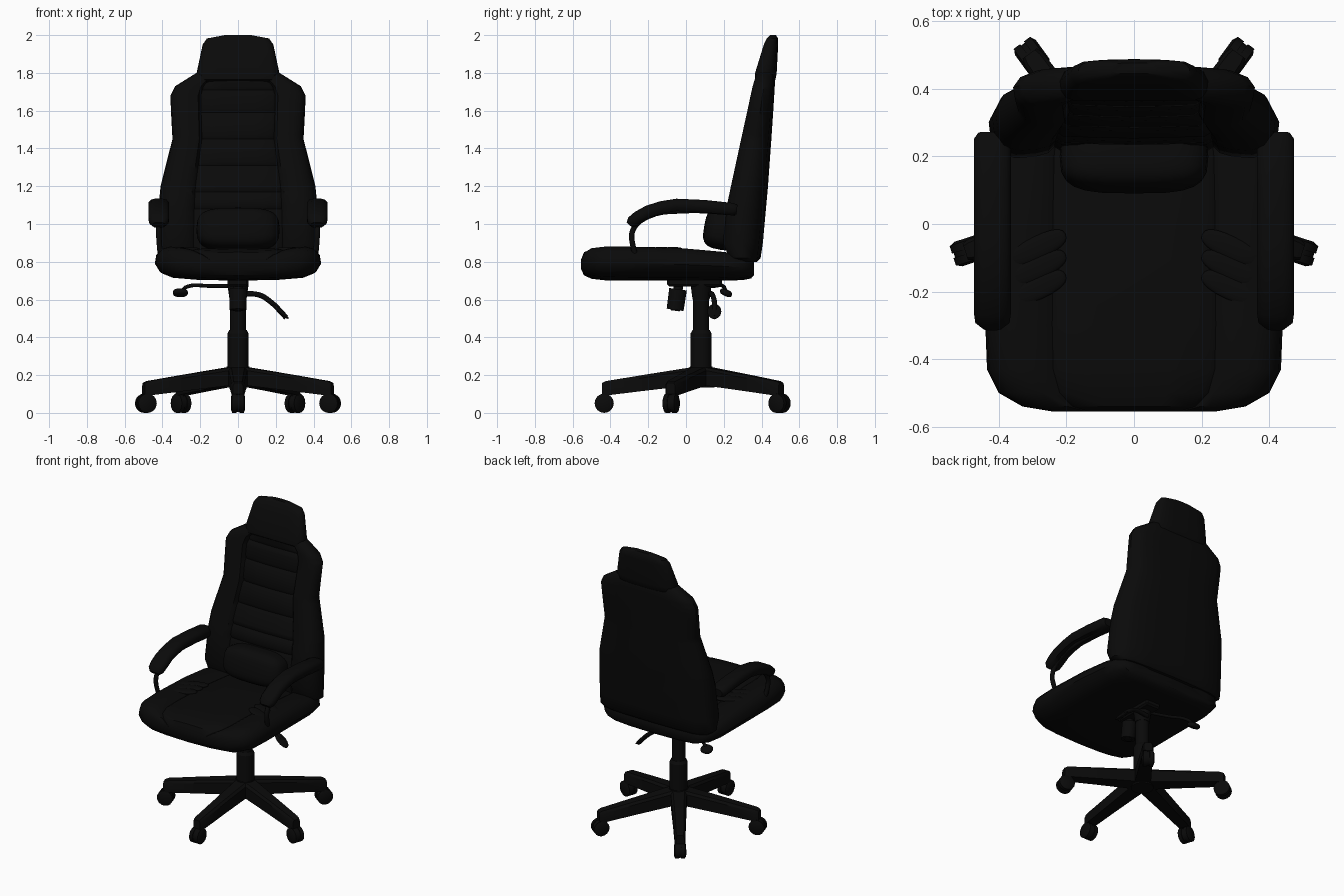
import bpy, bmesh, math
from math import radians, pi
from mathutils import Vector, Matrix

if "Cube" in bpy.data.objects:
    bpy.data.objects.remove(bpy.data.objects["Cube"])

black = bpy.data.materials.new("black")
black.diffuse_color = (0.003, 0.003, 0.003, 1)
black.use_nodes = True
black.node_tree.nodes["Principled BSDF"].inputs["Base Color"].default_value = black.diffuse_color
CY = 0.08  # column centre in y


def finish(ob, angle=40):
    ob.data.materials.append(black)
    bpy.ops.object.select_all(action='DESELECT')
    ob.select_set(True)
    bpy.context.view_layer.objects.active = ob
    if ob.type == 'CURVE':
        bpy.ops.object.convert(target='MESH')
        ob = bpy.context.object
    bpy.ops.object.shade_smooth_by_angle(angle=radians(angle))
    return ob


def from_bmesh(name, bm, angle=40):
    bmesh.ops.recalc_face_normals(bm, faces=bm.faces)
    me = bpy.data.meshes.new(name)
    bm.to_mesh(me)
    bm.free()
    ob = bpy.data.objects.new(name, me)
    bpy.context.collection.objects.link(ob)
    return finish(ob, angle)


def loft(name, rings, angle=40):
    bm = bmesh.new()
    vs = [[bm.verts.new(p) for p in r] for r in rings]
    n = len(vs[0])
    for a, b in zip(vs, vs[1:]):
        for i in range(n):
            j = (i + 1) % n
            bm.faces.new((a[i], a[j], b[j], b[i]))
    bm.faces.new(vs[0])
    bm.faces.new(vs[-1])
    return from_bmesh(name, bm, angle)


def cylinder(name, r1, r2, depth, mat, seg=20):
    bm = bmesh.new()
    bmesh.ops.create_cone(bm, cap_ends=True, segments=seg, radius1=r1, radius2=r2, depth=depth, matrix=mat)
    return from_bmesh(name, bm)


def pad(name, loc, size, rot=(0, 0, 0), power=1.0):
    # rounded cushion: sphere pushed towards a box
    bm = bmesh.new()
    bmesh.ops.create_uvsphere(bm, u_segments=24, v_segments=14, radius=1)
    for v in bm.verts:
        v.co = Vector([math.copysign(abs(c) ** power, c) * s for c, s in zip(v.co, size)])
    m = Matrix.Translation(loc)
    for a, ax in zip(rot, 'XYZ'):
        m = m @ Matrix.Rotation(radians(a), 4, ax)
    bm.transform(m)
    return from_bmesh(name, bm, 60)


def tube(name, pts, r):
    cu = bpy.data.curves.new(name, 'CURVE')
    cu.dimensions = '3D'
    cu.bevel_depth, cu.bevel_resolution, cu.resolution_u, cu.use_fill_caps = r, 2, 5, True
    sp = cu.splines.new('BEZIER')
    sp.bezier_points.add(len(pts) - 1)
    for b, p in zip(sp.bezier_points, pts):
        b.co = p
        b.handle_left_type = b.handle_right_type = 'AUTO'
    ob = bpy.data.objects.new(name, cu)
    bpy.context.collection.objects.link(ob)
    return finish(ob, 50)


def section(w, f, b, recess):
    # upholstered slab section: rounded back, side bolsters, recessed centre panel (recess None = plain)
    t = b - f
    s = math.copysign(1, t)
    half = [(0, b), (.5, b - .03*t), (.8, b - .1*t), (.94, b - .26*t), (1, b - .5*t), (.985, f + .25*t),
            (.92, f + .07*t), (.82, f)]
    if recess is None:
        half += [(.5, f), (0, f)]
    else:
        half += [(.68, f + .02*t), (.59, f + .07*t), (.55, f + s*(recess + .01)),
                 (.51, f + s*recess), (.25, f + s*(recess - .004)), (0, f + s*(recess - .006))]
    half = [(x * w, d) for x, d in half]
    return half + [(-x, d) for x, d in half[-2:0:-1]]


def interp(table, z):
    for a, b in zip(table, table[1:]):
        if a[0] <= z <= b[0]:
            k = (z - a[0]) / (b[0] - a[0])
            return [p + (q - p) * k for p, q in zip(a, b)]


# Seat cushion: y, half width, top, bottom
seat = [(-.555, .24, .81, .76), (-.54, .33, .848, .728), (-.50, .40, .872, .71), (-.43, .435, .880, .702),
        (-.3, .44, .880, .70), (0, .437, .870, .70), (.2, .43, .852, .70), (.3, .41, .838, .703),
        (.345, .37, .82, .712), (.36, .3, .80, .73)]
loft("seat", [[(x, y, d) for x, d in section(w, t, b, .003 if y < -.5 else .012)] for y, w, t, b in seat])
for s in (1, -1):
    for i in range(3):
        pad("seat_pleat", (s*.285, -.07 - .06*i, .866), (.092, .034, .012), (0, 0, -s*26), .8)

# Backrest: z, half width, front, back
back = [(.80, .39, .28, .375), (.82, .425, .23, .395), (.90, .43, .195, .407), (1.1, .42, .217, .425),
        (1.2, .41, .238, .434), (1.45, .347, .292, .452), (1.6, .355, .325, .462), (1.68, .358, .342, .467),
        (1.73, .332, .353, .47), (1.80, .22, .375, .47), (1.82, .17, .40, .455)]
creases = (1.08, 1.17, 1.31, 1.45, 1.59, 1.71)
rows = sorted({r[0] for r in back if all(abs(r[0] - c) > .021 for c in creases)}
              | {c + d for c in creases for d in (-.02, 0, .02)})
rings = []
for z in rows:
    _, w, f, b = interp(back, z)
    rec = .035 if z in creases else (.023 if .85 < z < 1.75 else .005)
    rings.append([(x, d, z) for x, d in section(w, f, b, rec)])
loft("backrest", rings)

# Headrest and lumbar pillow
head = [(1.745, .18, .39, .455), (1.765, .215, .365, .474), (1.80, .219, .366, .48), (1.95, .187, .412, .488),
        (1.982, .165, .428, .487), (2.0, .07, .445, .477)]
loft("headrest", [[(x, d, z) for x, d in section(w, f, b, None)] for z, w, f, b in head])
pad("lumbar_pillow", (0, .20, .972), (.22, .105, .11), (-10, 0, 0), .6)

# Armrests: padded arch over a bent tube
path = [(-.30, .995, .6), (-.285, 1.012, .92), (-.255, 1.035, 1), (-.2, 1.066, 1), (-.13, 1.088, 1), (-.05, 1.101, 1),
        (.1, 1.094, 1), (.25, 1.078, 1), (.27, 1.076, .75)]
shape = [(1, -.4), (1, .4), (.75, .85), (.4, 1), (-.4, 1), (-.75, .85), (-1, .4), (-1, -.4), (-.7, -1), (.7, -1)]
for s in (1, -1):
    rings = []
    for i, (y, z, k) in enumerate(path):
        a, b = path[max(i-1, 0)], path[min(i+1, len(path)-1)]
        t = Vector((0, b[0] - a[0], b[1] - a[1])).normalized()
        n = Vector((0, -t.z, t.y))
        rings.append([Vector((s*.419 + u*.055*k, y, z)) + n * v * .033 * k for u, v in shape])
    loft("armrest_pad", rings, 50)
    tube("armrest_bar", [(s*.40, -.25, .80), (s*.415, -.28, .88), (s*.42, -.28, .97), (s*.42, -.2, 1.04),
                         (s*.42, -.02, 1.07), (s*.41, .26, 1.06)], .015)

# Gas column and tilt mechanism
up = lambda z, y=CY: Matrix.Translation((0, y, z))
cylinder("base_hub", .07, .06, .11, up(.19))
cylinder("column_sleeve", .056, .056, .20, up(.32))
cylinder("column_sleeve_rim", .056, .045, .02, up(.43))
cylinder("column_rod", .042, .042, .24, up(.52))
cylinder("column_socket", .045, .056, .08, up(.64))
bm = bmesh.new()
bmesh.ops.create_cube(bm, size=1, matrix=Matrix.Translation((0, .045, .69)) @ Matrix.Diagonal((.11, .29, .04, 1)))
bmesh.ops.bevel(bm, geom=bm.edges[:], offset=.01, segments=1, affect='EDGES')
from_bmesh("mechanism_plate", bm, 30)
tilt = Matrix.Translation((0, -.05, .6)) @ Matrix.Rotation(radians(-8), 4, 'X')
cylinder("tension_knob", .045, .047, .11, tilt, 12)
cylinder("tension_stem", .025, .025, .18, tilt @ Matrix.Translation((0, 0, .03)), 12)

# Levers
tube("height_lever", [(.0, .13, .628), (.11, .14, .625), (.17, .15, .59), (.255, .15, .505)], .014)
pad("height_lever_paddle", (.225, .15, .537), (.058, .037, .011), (0, 42, 0))
tube("tilt_lever", [(0, .1, .672), (-.15, .15, .672), (-.27, .2, .668), (-.30, .21, .645)], .010)
pad("tilt_lever_grip", (-.305, .212, .636), (.04, .034, .018), (-25, 0, 0), .8)

# Five-star base with twin-wheel casters
leg = [(.02, .052, .15, .245), (.06, .050, .145, .24), (.30, .040, .117, .202), (.505, .033, .092, .168),
       (.525, .026, .10, .158)]
for i in range(5):
    m = up(0) @ Matrix.Rotation(radians(-90 + 72*i), 4, 'Z')
    rings = []
    for r, w, lo, hi in leg:
        prof = [(w, lo), (w, hi - .015), (w*.7, hi), (-w*.7, hi), (-w, hi - .015), (-w, lo)]
        rings.append([m @ Vector((r, u, z)) for u, z in prof])
    loft("base_leg", rings, 30)
    cylinder("caster_stem", .014, .014, .07, m @ Matrix.Translation((.505, 0, .075)), 10)
    for s in (1, -1):
        wheel = m @ Matrix.Translation((.513, s*.019, .051)) @ Matrix.Rotation(-s*pi/2, 4, 'X')
        cylinder("caster_wheel", .051, .051, .024, wheel, 16)
        cylinder("caster_wheel_cap", .049, .034, .008, wheel @ Matrix.Translation((0, 0, .015)), 16)
    cylinder("caster_fork", .046, .046, .02, m @ Matrix.Translation((.513, 0, .052)) @ Matrix.Rotation(pi/2, 4, 'X'), 16)
